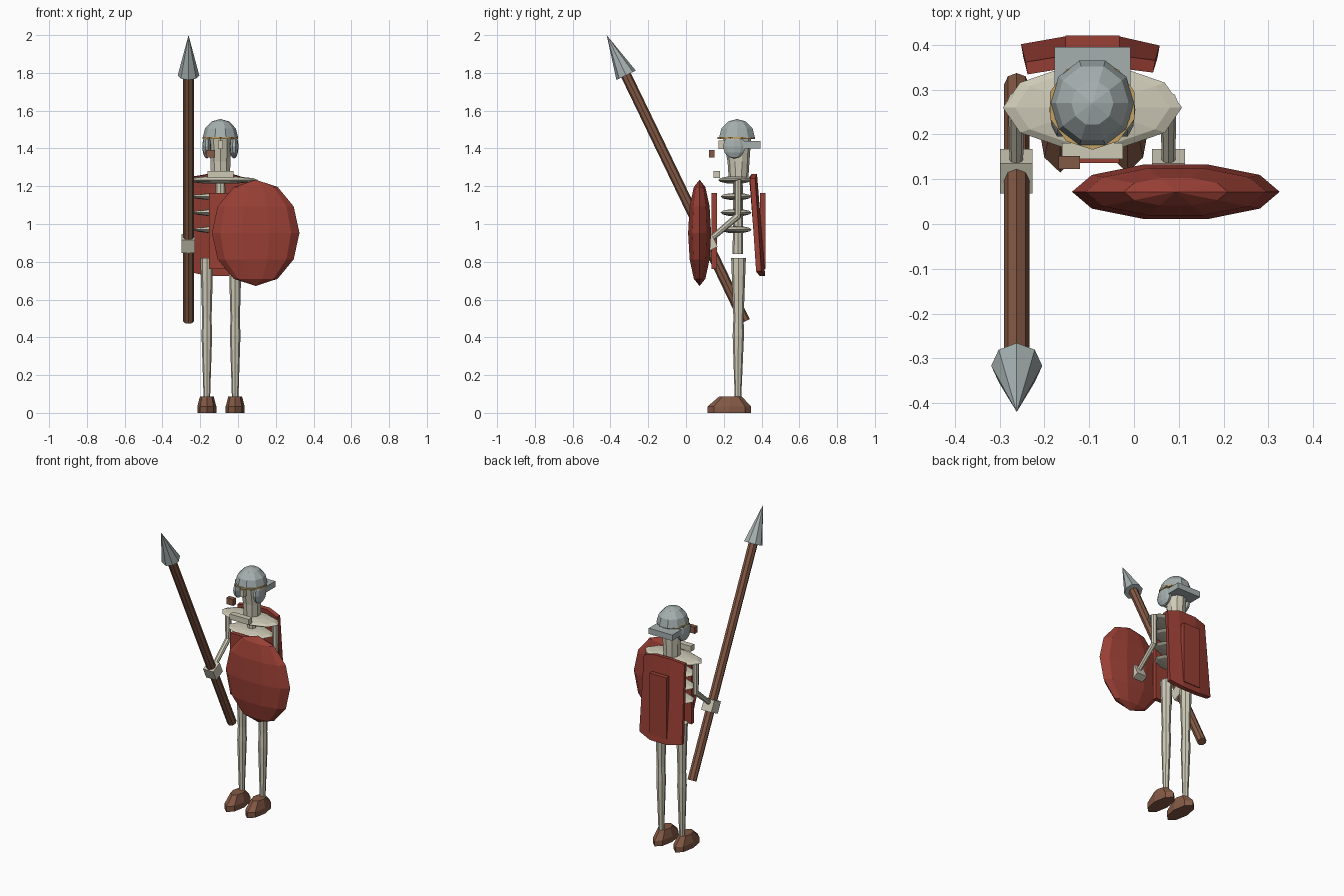
import bpy, bmesh, math
from mathutils import Vector, Matrix

if "Cube" in bpy.data.objects:
    bpy.data.objects.remove(bpy.data.objects["Cube"])

CX, CY = -0.093, 0.27      # body axis


def material(name, r, g, b):
    m = bpy.data.materials.new(name)
    m.use_nodes = True
    m.diffuse_color = (r, g, b, 1)
    bsdf = next(n for n in m.node_tree.nodes if n.type == 'BSDF_PRINCIPLED')
    bsdf.inputs["Base Color"].default_value = (r, g, b, 1)
    bsdf.inputs["Roughness"].default_value = 0.8
    return m


BONE = material("bone", 0.62, 0.59, 0.47)
STEEL = material("steel", 0.38, 0.43, 0.43)
RED = material("red_cloth", 0.32, 0.05, 0.035)
BROWN = material("brown_leather", 0.23, 0.10, 0.06)
GOLD = material("gold_trim", 0.55, 0.36, 0.13)


def finish(name, bm, mat):
    bmesh.ops.recalc_face_normals(bm, faces=bm.faces)
    mesh = bpy.data.meshes.new(name)
    bm.to_mesh(mesh)
    bm.free()
    mesh.materials.append(mat)
    ob = bpy.data.objects.new(name, mesh)
    bpy.context.collection.objects.link(ob)
    return ob


def box(name, mat, center, size, tilt=0):
    bm = bmesh.new()
    m = Matrix.Translation(center) @ Matrix.Rotation(tilt, 4, 'X') @ Matrix.Diagonal((*size, 1))
    bmesh.ops.create_cube(bm, size=1, matrix=m)
    return finish(name, bm, mat)


def ball(name, mat, center, radii, keep_above=None):
    """Low-poly ellipsoid with a vertex line facing front."""
    bm = bmesh.new()
    m = Matrix.Translation(center) @ Matrix.Diagonal((*radii, 1)) @ Matrix.Rotation(math.pi / 2, 4, 'Z')
    bmesh.ops.create_uvsphere(bm, u_segments=10, v_segments=6, radius=1, matrix=m)
    if keep_above is not None:
        cut = bmesh.ops.bisect_plane(bm, geom=bm.verts[:] + bm.edges[:] + bm.faces[:],
                                     plane_co=(0, 0, keep_above), plane_no=(0, 0, 1), clear_inner=True)
        rim = [e for e in cut["geom_cut"] if isinstance(e, bmesh.types.BMEdge)]
        bmesh.ops.contextual_create(bm, geom=rim)
    return finish(name, bm, mat)


def rod(name, mat, a, b, r1, r2, sides=8):
    """Tapered rod from a to b."""
    a, b = Vector(a), Vector(b)
    d = b - a
    m = Matrix.Translation((a + b) / 2) @ d.to_track_quat('Z', 'Y').to_matrix().to_4x4()
    bm = bmesh.new()
    bmesh.ops.create_cone(bm, cap_ends=True, segments=sides, radius1=r1, radius2=r2,
                          depth=d.length, matrix=m)
    return finish(name, bm, mat)


def loft(name, mat, rings, sides=8):
    """Stack of elliptical rings (x, y, z, rx, ry) with flat ends."""
    bm = bmesh.new()
    loops = []
    for x, y, z, rx, ry in rings:
        loops.append([bm.verts.new((x + rx * math.sin(t), y + ry * math.cos(t), z))
                      for t in (i * math.tau / sides for i in range(sides))])
    for lo, hi in zip(loops, loops[1:]):
        for i in range(sides):
            j = (i + 1) % sides
            bm.faces.new((lo[i], lo[j], hi[j], hi[i]))
    bm.faces.new(loops[0])
    bm.faces.new(loops[-1])
    return finish(name, bm, mat)


# Spine and ribs
rod("spine", BONE, (CX, CY + 0.005, 0.84), (CX, CY + 0.005, 1.27), 0.028, 0.025)
ball("shoulder_plate", BONE, (CX, 0.26, 1.233), (0.2, 0.095, 0.02))
for i, (z, rx) in enumerate([(1.145, 0.155), (1.06, 0.15), (0.97, 0.145)]):
    ball(f"rib_{i + 1}", BONE, (CX, 0.265, z), (rx, 0.086, 0.019))

# Head
loft("skull", BONE, [(CX, 0.278, 1.24, 0.052, 0.052), (CX, 0.278, 1.33, 0.056, 0.058),
                     (CX, 0.27, 1.46, 0.062, 0.075)], 10)
box("nose", BONE, (CX, 0.188, 1.42), (0.025, 0.03, 0.045))
box("jaw", BONE, (CX, 0.163, 1.262), (0.136, 0.036, 0.036))
box("floating_buckle", BROWN, (-0.145, 0.137, 1.372), (0.048, 0.029, 0.042))

# Helmet
ball("helmet_dome", STEEL, (CX, CY, 1.456), (0.094, 0.1, 0.1), 1.455)
rod("helmet_band", GOLD, (CX, 0.265, 1.451), (CX, 0.265, 1.461), 0.099, 0.099, 10).scale.y = 1.0
box("neck_guard", STEEL, (CX, 0.345, 1.42), (0.17, 0.1, 0.038))
for side, s in (("left", 1), ("right", -1)):
    ball(f"{side}_cheek_guard", STEEL, (CX + s * 0.072, 0.255, 1.41), (0.024, 0.062, 0.064))

# Limbs, hands and shoes
for side, s in (("left", 1), ("right", -1)):
    ax, lx = CX + s * 0.17, -0.09 + s * 0.075
    elbow = (ax, 0.275, 1.035)
    rod(f"{side}_upper_arm", BONE, (ax, 0.275, 1.235), elbow, 0.02, 0.017)
    rod(f"{side}_forearm", BONE, (ax, 0.278, 1.045), (ax, 0.125, 0.915), 0.018, 0.015)
    tilt = math.radians(25.6)
    box(f"{side}_hand", BONE, (ax, 0.118, 0.897), (0.073, 0.075, 0.075), tilt)
    loft(f"{side}_leg", BONE, [(lx, 0.275, 0.07, 0.017, 0.017), (lx, 0.277, 0.41, 0.028, 0.03),
                               (lx, 0.278, 0.5, 0.025, 0.027), (lx, 0.278, 0.82, 0.034, 0.039)])
    loft(f"{side}_shoe", BROWN, [(lx, 0.23, 0, 0.05, 0.115), (lx, 0.23, 0.035, 0.05, 0.115),
                                 (lx, 0.235, 0.088, 0.036, 0.058)])

# Spear
butt, neck, tip = (-0.262, 0.312, 0.484), (-0.262, -0.317, 1.787), (-0.262, -0.42, 2.0)
rod("spear_shaft", BROWN, butt, neck, 0.028, 0.028)
rod("spear_head", STEEL, neck, tip, 0.057, 0, 8)

# Shield
ball("shield", RED, (0.0935, 0.072, 0.953), (0.232, 0.064, 0.281))

# Front and back cloth strips
box("front_cloth", RED, (CX, 0.15, 0.963), (0.121, 0.028, 0.4))
box("back_strip", RED, (CX, 0.407, 0.963), (0.121, 0.028, 0.4))

# Cape, a folded sheet leaning back towards its hem
bm = bmesh.new()
top = [(-0.24, 0.348, 1.25), (-0.154, 0.362, 1.265), (-0.033, 0.362, 1.265), (0.045, 0.352, 1.24)]
hem = [(-0.25, 0.388, 0.745), (-0.154, 0.405, 0.725), (-0.033, 0.405, 0.725), (0.055, 0.385, 0.75)]
upper = [bm.verts.new(p) for p in top]
lower = [bm.verts.new(p) for p in hem]
for i in range(len(top) - 1):
    bm.faces.new((lower[i], lower[i + 1], upper[i + 1], upper[i]))
cape = finish("cape", bm, RED)
mod = cape.modifiers.new("thickness", 'SOLIDIFY')
mod.thickness = 0.028
mod.offset = 0
